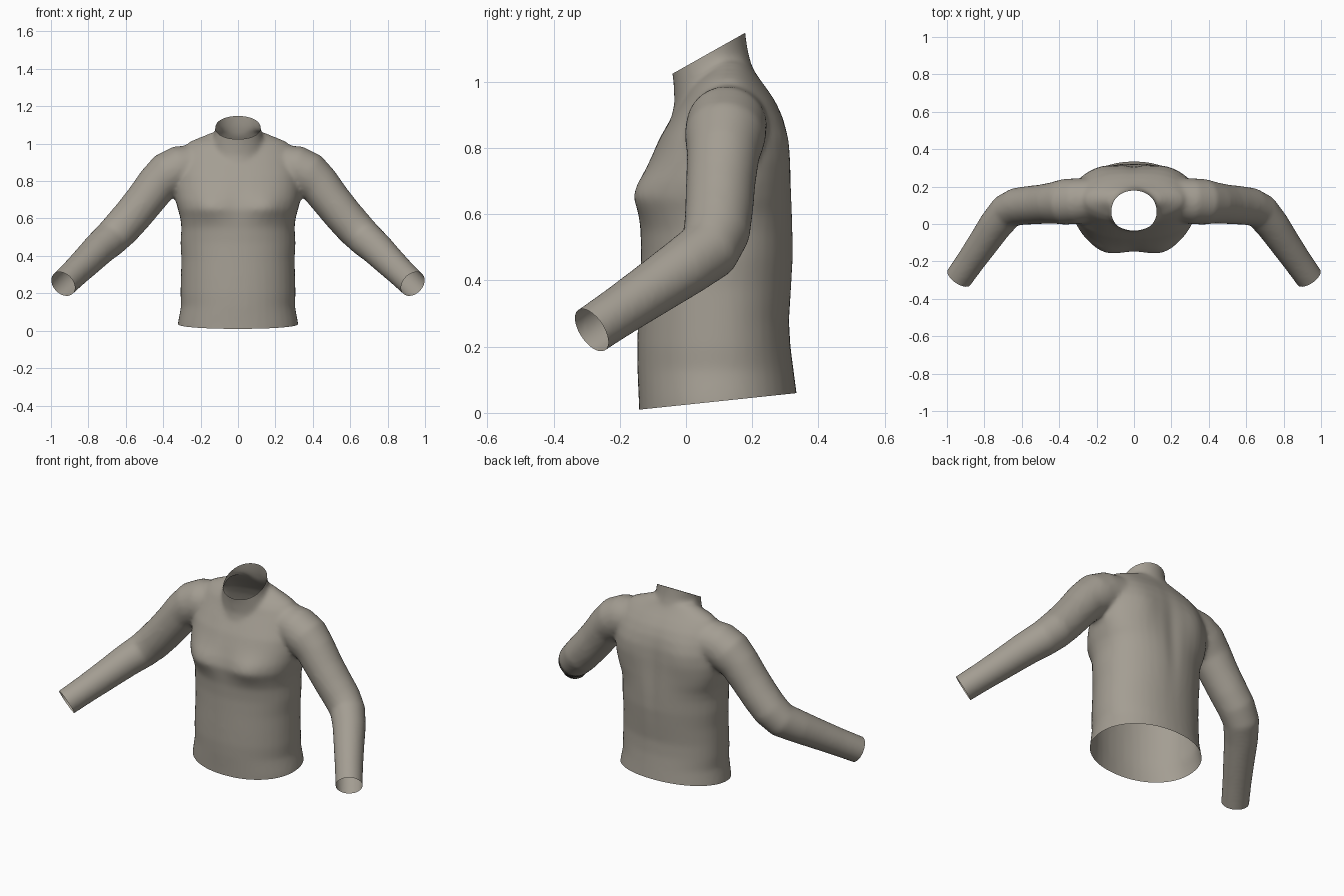
import bpy, bmesh, math
from mathutils import Vector

cube = bpy.data.objects.get("Cube")
if cube:
    bpy.data.objects.remove(cube, do_unlink=True)

SIDES = 40


def loft(bm, rings):
    """Skin a list of point rings into a closed tube."""
    loops = [[bm.verts.new(p) for p in ring] for ring in rings]
    for a, b in zip(loops, loops[1:]):
        for i in range(SIDES):
            j = (i + 1) % SIDES
            bm.faces.new((a[i], a[j], b[j], b[i]))
    bm.faces.new(loops[0][::-1])
    bm.faces.new(loops[-1])


def section(z, half, front, back, mid, power):
    """Horizontal rounded section, widest at y = mid."""
    ring = []
    for i in range(SIDES):
        a = math.tau * i / SIDES
        c, s = math.cos(a), math.sin(a)
        depth = back - mid if s > 0 else mid - front
        ring.append((half * math.copysign(abs(c) ** (2 / power), c),
                     mid + depth * math.copysign(abs(s) ** (2 / power), s), z))
    return ring


def arm_rings(path, side):
    """Circular rings square to the arm path."""
    pts = [Vector((side * x, y, z)) for x, y, z, r in path]
    rings = []
    for k, p in enumerate(pts):
        t = (pts[min(k + 1, len(pts) - 1)] - pts[max(k - 1, 0)]).normalized()
        u = t.cross(Vector((0, 1, 0))).normalized()
        v = t.cross(u)
        r = path[k][3]
        rings.append([p + r * (u * math.cos(math.tau * i / SIDES) + v * math.sin(math.tau * i / SIDES))
                      for i in range(SIDES)])
    return rings


def trim(bm, point, normal, keep):
    """Cut an opening, only affecting the region chosen by keep."""
    verts = {v for v in bm.verts if keep(v.co)}
    edges = [e for e in bm.edges if all(v in verts for v in e.verts)]
    faces = [f for f in bm.faces if all(v in verts for v in f.verts)]
    bmesh.ops.bisect_plane(bm, geom=list(verts) + edges + faces, plane_co=point,
                           plane_no=normal, clear_outer=True)


def bump(x, z, cx, cz, wx, wz):
    return math.exp(-((x - cx) / wx) ** 2 - ((z - cz) / wz) ** 2)


# height, half width, front, back, widest y, squareness
torso = [
    (-.06, .33, -.14, .345, .10, 2.1), (.04, .322, -.143, .337, .10, 2.1),
    (.13, .305, -.147, .325, .10, 2.1), (.20, .308, -.148, .316, .10, 2.1),
    (.28, .306, -.145, .312, .10, 2.1), (.38, .303, -.14, .32, .10, 2.1),
    (.47, .308, -.136, .326, .10, 2.1), (.55, .303, -.138, .325, .10, 2.2),
    (.60, .308, -.145, .323, .10, 2.3), (.65, .322, -.152, .32, .11, 2.4),
    (.70, .334, -.138, .317, .12, 2.4), (.76, .34, -.112, .314, .13, 2.4),
    (.83, .335, -.08, .308, .13, 2.4), (.89, .32, -.045, .294, .13, 2.3),
    (.94, .31, -.015, .272, .13, 2.2), (.98, .29, .005, .245, .13, 2.1),
    (1.01, .26, .03, .222, .13, 2), (1.035, .2, .06, .205, .13, 2),
    (1.06, .14, .08, .19, .13, 2)]
neck = [
    (.86, .17, -.05, .25, .10, 2), (.94, .155, -.035, .25, .10, 2),
    (1.0, .143, -.038, .222, .09, 2), (1.05, .127, -.046, .199, .08, 2),
    (1.09, .121, -.05, .188, .07, 2), (1.14, .122, -.055, .18, .07, 2),
    (1.24, .125, -.06, .175, .07, 2)]
# x, y, z, radius
arm = [
    (.10, .14, .90, .09), (.23, .13, .88, .113), (.31, .122, .868, .122),
    (.375, .118, .835, .122), (.435, .112, .78, .11), (.50, .105, .695, .105),
    (.565, .10, .615, .103), (.625, .093, .548, .101), (.68, .068, .492, .096),
    (.74, -.005, .44, .09), (.805, -.10, .375, .083), (.87, -.193, .312, .077),
    (.935, -.285, .25, .074), (.98, -.349, .207, .074)]

# Solid body, merged into one surface
bm = bmesh.new()
loft(bm, [section(*s) for s in torso])
loft(bm, [section(*s) for s in neck])
for side in (1, -1):
    loft(bm, arm_rings(arm, side))
bmesh.ops.recalc_face_normals(bm, faces=bm.faces[:])
mesh = bpy.data.meshes.new("shirt_body")
bm.to_mesh(mesh)
bm.free()
shirt = bpy.data.objects.new("shirt_body", mesh)
bpy.context.scene.collection.objects.link(shirt)

blend = shirt.modifiers.new("blend", 'REMESH')
blend.mode = 'VOXEL'
blend.voxel_size = .012
relax = shirt.modifiers.new("relax", 'SMOOTH')
relax.factor = .5
relax.iterations = 10
graph = bpy.context.evaluated_depsgraph_get()
merged = bpy.data.meshes.new_from_object(shirt.evaluated_get(graph))
shirt.modifiers.clear()
shirt.data = merged
bpy.data.meshes.remove(mesh)
merged.name = "shirt_body"

# Chest, shoulder blade and spine shaping
bm = bmesh.new()
bm.from_mesh(merged)
for v in bm.verts:
    x, y, z = abs(v.co.x), v.co.y, v.co.z
    if x > .4:
        continue
    if y < .06:
        w = min(1, (.06 - y) / .1)
        v.co.y -= w * (.022 * bump(x, z, .16, .665, .09, .07) - .004 * bump(x, z, 0, .68, .05, .1))
    elif y > .16:
        w = min(1, (y - .16) / .08)
        v.co.y += w * (.012 * bump(x, z, .18, .8, .09, .12) - .008 * bump(x, z, 0, .65, .04, .25))

# Open hem, collar and cuffs
trim(bm, (0, -.14, .01), (0, .105, -1), lambda p: abs(p.x) < .5 and p.z < .2)
trim(bm, (0, -.045, 1.022), (0, -.49, .87), lambda p: p.z > .99 and abs(p.x) < .2)
for side in (1, -1):
    trim(bm, (side * .935, -.285, .25), (side * .5, -.72, -.48),
         lambda p: p.x * side > .7)
for f in bm.faces:
    f.smooth = True
bm.to_mesh(merged)
bm.free()

# Cloth colour
cloth = bpy.data.materials.new("warm_grey_cloth")
cloth.use_nodes = True
colour = (.37, .34, .29, 1)
cloth.diffuse_color = colour
for node in cloth.node_tree.nodes:
    if node.type == 'BSDF_PRINCIPLED':
        node.inputs["Base Color"].default_value = colour
        node.inputs["Roughness"].default_value = .8
merged.materials.clear()
merged.materials.append(cloth)
